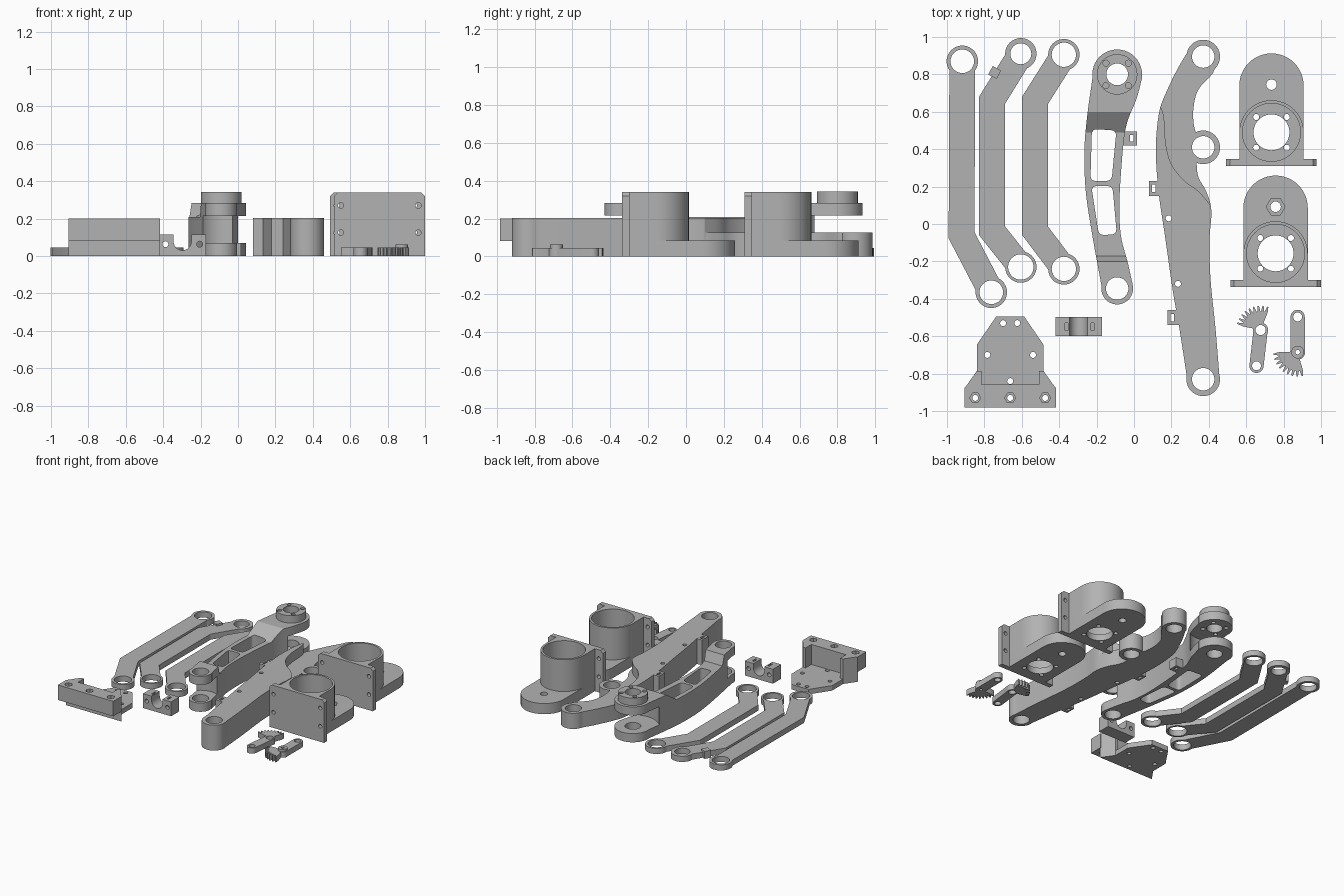
import bpy, bmesh, math
from mathutils import Vector

if "Cube" in bpy.data.objects:
    bpy.data.objects.remove(bpy.data.objects["Cube"])

grey = bpy.data.materials.new("plain_grey")
grey.diffuse_color = (0.45, 0.45, 0.45, 1)
grey.use_nodes = True
grey.node_tree.nodes["Principled BSDF"].inputs["Base Color"].default_value = grey.diffuse_color


def disc(x, y, r, n=40, turn=0.0):
    return [(x + r * math.cos(turn + 2 * math.pi * i / n),
             y + r * math.sin(turn + 2 * math.pi * i / n)) for i in range(n)]


def box(x0, x1, y0, y1):
    return [(x0, y0), (x1, y0), (x1, y1), (x0, y1)]


def smooth(pts, steps=5):
    """Open Catmull-Rom curve through the points."""
    v = [Vector(p) for p in pts]
    v = [2 * v[0] - v[1]] + v + [2 * v[-1] - v[-2]]
    out = []
    for a, b, c, d in zip(v, v[1:], v[2:], v[3:]):
        for i in range(steps):
            t = i / steps
            out.append(0.5 * (2 * b + (c - a) * t + (2 * a - 5 * b + 4 * c - d) * t * t
                              + (3 * b - a - 3 * c + d) * t ** 3))
    return [tuple(p) for p in out] + [tuple(pts[-1])]


def strip(path, w):
    """Outline of a mitred bar along a centre line."""
    p = [Vector(q) for q in path]
    left, right = [], []
    for i, q in enumerate(p):
        d0 = (q - p[i - 1]).normalized() if i else (p[1] - q).normalized()
        d1 = (p[i + 1] - q).normalized() if i < len(p) - 1 else d0
        n0, n1 = Vector((-d0.y, d0.x)), Vector((-d1.y, d1.x))
        m = (n0 + n1).normalized()
        m *= w / 2 / m.dot(n0)
        left.append(tuple(q + m))
        right.append(tuple(q - m))
    return left + right[::-1]


def rounded(pts, r=0.02):
    out = []
    for i, q in enumerate(pts):
        a, b, c = Vector(pts[i - 1]), Vector(q), Vector(pts[(i + 1) % len(pts)])
        s, e = b + (a - b).normalized() * r, b + (c - b).normalized() * r
        for k in range(5):
            t = k / 4
            out.append(tuple(s * (1 - t) ** 2 + b * 2 * t * (1 - t) + e * t * t))
    return out


def prism(pts, a, b, axis="z"):
    place = {"z": lambda u, v, w: (u, v, w), "y": lambda u, v, w: (u, w, v),
             "x": lambda u, v, w: (w, u, v)}[axis]
    bm = bmesh.new()
    lo = [bm.verts.new(place(u, v, a)) for u, v in pts]
    hi = [bm.verts.new(place(u, v, b)) for u, v in pts]
    bm.faces.new(lo)
    bm.faces.new(hi)
    for i in range(len(pts)):
        bm.faces.new((lo[i - 1], lo[i], hi[i], hi[i - 1]))
    bmesh.ops.recalc_face_normals(bm, faces=bm.faces)
    me = bpy.data.meshes.new("prism")
    bm.to_mesh(me)
    bm.free()
    return me


def solid(name, adds, cuts=()):
    """Unite the added prisms, then cut the others away."""
    ob = bpy.data.objects.new(name, prism(*adds[0]))
    bpy.context.collection.objects.link(ob)
    tool = bpy.data.objects.new("cutter", ob.data)
    tool.hide_render = True
    bpy.context.collection.objects.link(tool)
    for op, items in (("UNION", adds[1:]), ("DIFFERENCE", cuts)):
        for item in items:
            tool.data = prism(*item)
            mod = ob.modifiers.new("cut", "BOOLEAN")
            mod.operation, mod.object, mod.solver = op, tool, "EXACT"
            dg = bpy.context.evaluated_depsgraph_get()
            dg.update()
            me = bpy.data.meshes.new_from_object(ob.evaluated_get(dg))
            ob.modifiers.clear()
            ob.data = me
    bpy.data.objects.remove(tool)
    ob.data.name = name
    ob.data.materials.clear()
    ob.data.materials.append(grey)
    ob.data.shade_smooth()
    ob.data.set_sharp_from_angle(angle=math.radians(30))
    return ob


# Three bent links with ringed ends
def link(name, path, r_top, r_low, extra=()):
    T = 0.045
    ends = (path[0], path[-1])
    solid(name, [(strip(path, 0.138), 0, T)] + [(disc(*e, 0.084), 0, T) for e in ends] + list(extra),
          [(disc(*e, r), -0.1, 0.2) for e, r in zip(ends, (r_top, r_low))])


link("outer_link", [(-0.918, 0.87), (-0.922, -0.06), (-0.763, -0.365)], 0.063, 0.063)
link("middle_link", [(-0.605, 0.91), (-0.76, 0.66), (-0.76, -0.035), (-0.605, -0.23)], 0.056, 0.068,
     [(disc(-0.745, 0.81, 0.036, 4, 0.3), 0, 0.06)])
link("inner_link", [(-0.375, 0.905), (-0.53, 0.66), (-0.53, -0.035), (-0.375, -0.24)], 0.065, 0.065)

# Forked forearm: one outline, relieved along the middle and slotted at both ends
left = smooth([(-0.222, 0.78), (-0.249, 0.588), (-0.265, 0.4), (-0.259, 0.187), (-0.227, -0.037), (-0.174, -0.33)])
right = smooth([(-0.008, -0.32), (-0.035, -0.2), (-0.067, -0.08), (-0.078, 0.053), (-0.072, 0.24),
                (-0.045, 0.51), (0.013, 0.668), (0.043, 0.78)])
HX, HY, LY = -0.09, 0.8, -0.345
solid("forearm",
      [(left + right, 0, 0.283), (disc(HX, HY, 0.133), 0, 0.283), (disc(HX, LY, 0.085), 0, 0.283),
       (disc(HX, HY, 0.108), 0.25, 0.342), (box(-0.07, 0.017, 0.42, 0.495), 0, 0.07)],
      [([(0.62, 0.3), (0.6, 0.283), (0.49, 0.208), (-0.17, 0.208), (-0.2, 0.283), (-0.21, 0.3)], -0.6, 0.4, "x"),
       (disc(HX, HY, 0.19), 0.07, 0.215), (disc(HX, LY, 0.135), 0.07, 0.215),
       (rounded([(-0.225, 0.508), (-0.094, 0.5), (-0.12, 0.23), (-0.233, 0.23)], 0.03), -0.1, 0.4),
       (rounded([(-0.228, 0.203), (-0.115, 0.203), (-0.092, -0.055), (-0.188, -0.06)], 0.03), -0.1, 0.4),
       (disc(HX, HY, 0.058), -0.1, 0.4), (disc(HX, LY, 0.06), -0.1, 0.4),
       (box(-0.022, -0.002, 0.44, 0.475), -0.1, 0.4)]
      + [(disc(HX + sx * 0.06, HY + sy * 0.06, 0.016, 16), 0.2, 0.4) for sx in (-1, 1) for sy in (-1, 1)])

# Upper arm: thick lower half, thin hooked upper half
left = smooth([(0.305, 0.95), (0.233, 0.83), (0.168, 0.695), (0.136, 0.604), (0.119, 0.465), (0.119, 0.32),
               (0.136, 0.134), (0.168, -0.08), (0.206, -0.348), (0.243, -0.56), (0.283, -0.82)])
right = smooth([(0.457, -0.82), (0.436, -0.56), (0.409, -0.294), (0.404, -0.08), (0.414, 0.07),
                (0.388, 0.17), (0.345, 0.25), (0.335, 0.33), (0.34, 0.45), (0.32, 0.53), (0.318, 0.62),
                (0.345, 0.72), (0.43, 0.825), (0.37, 0.9)])
step = smooth([(0.08, 0.69), (0.136, 0.636), (0.16, 0.57), (0.17, 0.43), (0.2, 0.32), (0.27, 0.23), (0.35, 0.17),
               (0.45, 0.05)])
eyes = [(0.37, 0.895), (0.37, 0.41), (0.37, -0.83)]
solid("upper_arm",
      [(left + right, 0, 0.203)] + [(disc(*e, 0.09), 0, 0.203) for e in eyes]
      + [(box(0.08, 0.16, 0.15, 0.23), 0, 0.203), (box(0.18, 0.26, -0.54, -0.46), 0, 0.203)],
      [(step + [(0.6, 0.05), (0.6, 1.1), (0.08, 1.1)], 0.125, 0.4)]
      + [(disc(*e, 0.06), -0.1, 0.4) for e in eyes]
      + [(disc(x, y, 0.016, 16), -0.1, 0.4) for x, y in ((0.185, 0.03), (0.235, -0.32))]
      + [(box(0.095, 0.115, 0.17, 0.21), -0.1, 0.4), (box(0.195, 0.215, -0.52, -0.48), -0.1, 0.4)])


# Motor mounts: lobed base, hollow cup and upright screw plate
def motor_mount(name, x, y, lobe, nut):
    def arch(cy, r):
        top = [(x + r * math.cos(t * math.pi / 24), cy + r * math.sin(t * math.pi / 24)) for t in range(25)]
        return top + [(x - r, y - 0.16), (x + r, y - 0.16)]
    plate = [(x - 0.242, 0)] + [(x + s * a, z) for s, a, z in
             ((1, 0.242, 0), (1, 0.242, 0.32), (1, 0.222, 0.34), (-1, 0.222, 0.34), (-1, 0.242, 0.32))][0:]
    cuts = [(disc(x, y, 0.155, 56), 0.05, 0.5), (disc(x, y, 0.096), -0.1, 0.2),
            (disc(x, lobe, 0.028, 24), -0.1, 0.2)]
    if nut:
        cuts.append((disc(x, lobe, 0.05, 6), 0.04, 0.2))
    cuts += [(disc(x + sx * 0.082, y + sy * 0.082, 0.016, 16), -0.1, 0.2) for sx in (-1, 1) for sy in (-1, 1)]
    cuts += [(disc(x + sx * 0.207, z, 0.015, 16), y - 0.3, y - 0.1, "y") for sx in (-1, 1) for z in (0.125, 0.27)]
    solid(name, [(arch(lobe - 0.005, 0.172), 0, 0.085), (arch(y, 0.172), 0, 0.34),
                 (plate, y - 0.181, y - 0.142, "y")], cuts)


motor_mount("rear_motor_mount", 0.735, 0.49, 0.745, False)
motor_mount("front_motor_mount", 0.757, -0.157, 0.092, True)

# Wrist bracket: floor plate, raised U wall and overhanging front bar
cx = -0.662
floor = [(-0.245, -0.88), (-0.178, -0.785), (-0.178, -0.645), (-0.075, -0.495)]
floor = [(cx + a, b) for a, b in floor] + [(cx - a, b) for a, b in floor[::-1]]
wall = [(-0.245, -0.88), (-0.178, -0.785), (-0.153, -0.785), (-0.153, -0.858)]
wall = [(cx + a, b) for a, b in wall] + [(cx - a, b) for a, b in wall[::-1]]
solid("wrist_bracket",
      [(floor, 0, 0.04), (wall, 0, 0.2), (box(cx - 0.245, cx + 0.245, -0.982, -0.875), 0.08, 0.2)],
      [(disc(cx + a, b, 0.016, 16), -0.1, 0.3) for a, b in
       ((-0.038, -0.53), (0.038, -0.53), (-0.122, -0.7), (0.122, -0.7), (0, -0.84))]
      + [(disc(cx + a, -0.93, 0.016, 16), -0.1, 0.3) for a in (-0.187, 0, 0.187)]
      + [(disc(cx + a, -0.93, 0.029, 6), 0.15, 0.3) for a in (-0.187, 0, 0.187)])

# Cable clip with a round-bottomed channel
channel = [(-0.345, 0.2)] + [(-0.297 - 0.048 * math.cos(t * math.pi / 12), 0.08 - 0.05 * math.sin(t * math.pi / 12))
                             for t in range(13)] + [(-0.249, 0.2)]
solid("cable_clip", [(box(-0.421, -0.172, -0.6, -0.497), 0, 0.115)],
      [(channel, -0.8, -0.3, "y")]
      + [(disc(x, 0.063, 0.016, 16), -0.8, -0.3, "y") for x in (-0.388, -0.205)]
      + [(box(x - 0.008, x + 0.008, -0.57, -0.53), 0.03, 0.2) for x in (-0.36, -0.222)])


# Gripper gear levers: toothed sector and an arm with an eye
def gear_lever(name, hub, eye, a0, a1, boss):
    teeth, n = [hub], 9
    for i in range(n):
        for f, r in ((0.0, 0.1), (0.3, 0.13), (0.55, 0.13), (0.85, 0.1)):
            t = math.radians(a0 + (a1 - a0) * (i + f) / n)
            teeth.append((hub[0] + r * math.cos(t), hub[1] + r * math.sin(t)))
    T = 0.045
    adds = [(strip([hub, eye], 0.076), 0, T), (disc(*hub, 0.04), 0, T), (disc(*eye, 0.038), 0, T), (teeth, 0, T)]
    cuts = [(disc(*eye, 0.024, 24), -0.1, 0.2), (disc(*hub, 0.012 if boss else 0.027, 24), -0.1, 0.2)]
    if boss:
        adds.append((disc(*hub, 0.034), 0, 0.062))
    solid(name, adds, cuts)


gear_lever("left_gear_lever", (0.677, -0.567), (0.655, -0.758), 68, 170, False)
gear_lever("right_gear_lever", (0.875, -0.685), (0.875, -0.497), 180, 288, True)
